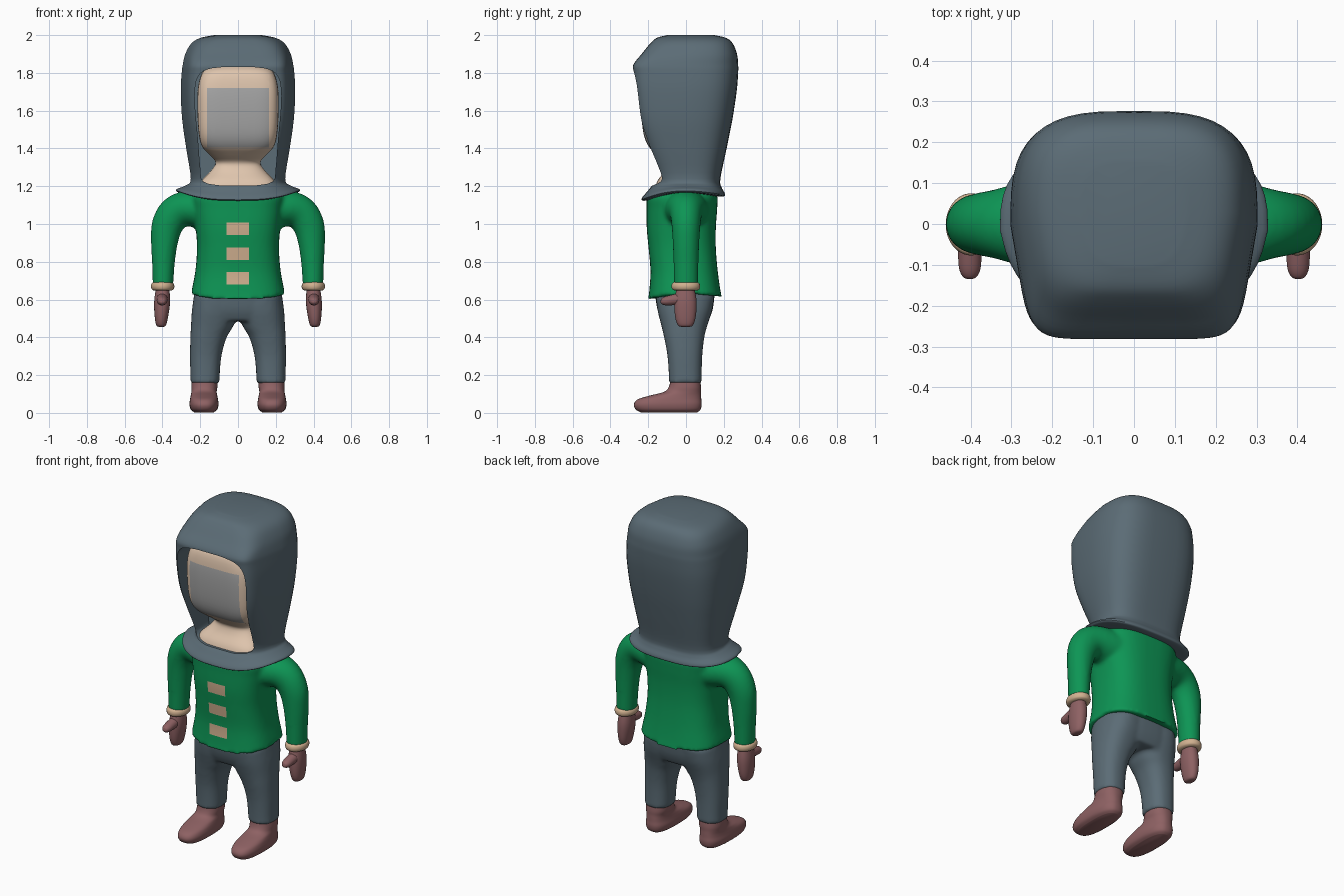
import bpy, bmesh, math
from mathutils import Vector

N = 48


def material(name, rgb):
    m = bpy.data.materials.new(name)
    m.diffuse_color = (*rgb, 1)
    return m


SLATE = material("slate_cloth", (0.105, 0.150, 0.180))
GREEN = material("green_cloth", (0.004, 0.300, 0.090))
SKIN = material("skin", (0.740, 0.560, 0.420))
TAN = material("tan_trim", (0.640, 0.440, 0.280))
MAROON = material("maroon_leather", (0.270, 0.120, 0.125))
GREY = material("grey_face", (0.390, 0.390, 0.390))


def smooth_rows(rows, steps):
    """Catmull-Rom interpolation of a list of number tuples."""
    out = []
    for i in range(len(rows) - 1):
        a, b, c, d = (rows[max(0, min(len(rows) - 1, i + k))] for k in (-1, 0, 1, 2))
        for s in range(steps):
            t = s / steps
            out.append([0.5 * (2 * q + (r - p) * t + (2 * p - 5 * q + 4 * r - u) * t * t
                               + (3 * q - p - 3 * r + u) * t ** 3)
                        for p, q, r, u in zip(a, b, c, d)])
    return out + [list(rows[-1])]


def spow(v, p):
    return math.copysign(abs(v) ** p, v)


def loft(rows, taper=0.0, steps=4):
    """Rows: z, centre x, half width, front y, back y, squareness, hem drop."""
    rings = []
    for z, cx, rx, y0, y1, e, drop in smooth_rows(rows, steps):
        ring = []
        for k in range(N):
            t = 2 * math.pi * k / N
            p = 2 / (e if math.sin(t) < 0 else min(e, 3.2))
            u, v = spow(math.cos(t), p), spow(math.sin(t), p)
            x = cx + rx * u * (1 - taper * max(0, -v))
            dz = drop * v * v * (1 if v < 0 else 0.5)
            ring.append(Vector((x, (y0 + y1) / 2 + (y1 - y0) / 2 * v, z - dz)))
        rings.append(ring)
    return rings


def tube(rows, steps=4):
    """Rows: x, y, z, radius, depth radius."""
    rows = smooth_rows(rows, steps)
    pts = [Vector(r[:3]) for r in rows]
    rings = []
    for i, r in enumerate(rows):
        d = (pts[min(i + 1, len(pts) - 1)] - pts[max(i - 1, 0)]).normalized()
        ref = Vector((1, 0, 0)) if abs(d.y) > 0.8 else Vector((0, 1, 0))
        side = (ref - d * ref.dot(d)).normalized()
        up = d.cross(side)
        rings.append([pts[i] + side * (r[4] * math.cos(2 * math.pi * k / N))
                      + up * (r[3] * math.sin(2 * math.pi * k / N)) for k in range(N)])
    return rings


def mirrored(rings):
    return [[Vector((-v.x, v.y, v.z)) for v in ring] for ring in rings]


def make(name, mat, *lofts):
    bm = bmesh.new()
    for rings in lofts:
        vs = [[bm.verts.new(v) for v in ring] for ring in rings]
        for a, b in zip(vs, vs[1:]):
            for k in range(N):
                bm.faces.new((a[k], a[(k + 1) % N], b[(k + 1) % N], b[k]))
        bm.faces.new(vs[0])
        bm.faces.new(vs[-1])
    bmesh.ops.recalc_face_normals(bm, faces=bm.faces)
    me = bpy.data.meshes.new(name)
    bm.to_mesh(me)
    bm.free()
    me.materials.append(mat)
    ob = bpy.data.objects.new(name, me)
    bpy.context.collection.objects.link(ob)
    return ob


def select(ob):
    bpy.ops.object.select_all(action='DESELECT')
    ob.select_set(True)
    bpy.context.view_layer.objects.active = ob


def shade(ob, deg=45):
    select(ob)
    bpy.ops.object.shade_smooth_by_angle(angle=math.radians(deg))


def blend(ob, voxel=0.011):
    """Fuse overlapping volumes into one soft garment."""
    select(ob)
    m = ob.modifiers.new("fuse", 'REMESH')
    m.mode, m.voxel_size = 'VOXEL', voxel
    s = ob.modifiers.new("soften", 'SMOOTH')
    s.factor, s.iterations = 0.5, 6
    for n in ("fuse", "soften"):
        bpy.ops.object.modifier_apply(modifier=n)


def paint_front(ob, mat, boxes):
    """Cut x/z rectangles into the front and recolour them."""
    ob.data.materials.append(mat)
    bm = bmesh.new()
    bm.from_mesh(ob.data)
    for x0, x1, z0, z1 in boxes:
        for co, no in (((x0, 0, 0), (1, 0, 0)), ((x1, 0, 0), (1, 0, 0)),
                       ((0, 0, z0), (0, 0, 1)), ((0, 0, z1), (0, 0, 1))):
            near = [f for f in bm.faces if f.calc_center_median().y < -0.02]
            geom = near + list({e for f in near for e in f.edges}) + list({v for f in near for v in f.verts})
            bmesh.ops.bisect_plane(bm, geom=geom, plane_co=co, plane_no=no, dist=1e-5)
    for f in bm.faces:
        c = f.calc_center_median()
        if c.y < -0.08 and any(a < c.x < b and p < c.z < q for a, b, p, q in boxes):
            f.material_index = 1
    bm.to_mesh(ob.data)
    bm.free()


# hood with flared collar
hood = make("hood", SLATE, loft([
    (1.165, 0, 0.22, -0.15, 0.13, 2.6, 0.035),
    (1.168, 0, 0.315, -0.225, 0.198, 2.8, 0.045),
    (1.185, 0, 0.324, -0.232, 0.205, 2.8, 0.045),
    (1.205, 0, 0.275, -0.195, 0.188, 3.0, 0.02),
    (1.24, 0, 0.250, -0.168, 0.182, 3.6, 0),
    (1.40, 0, 0.274, -0.215, 0.215, 5, 0),
    (1.55, 0, 0.295, -0.253, 0.245, 7, 0),
    (1.70, 0, 0.303, -0.270, 0.268, 8, 0),
    (1.80, 0, 0.298, -0.279, 0.276, 8, 0),
    (1.845, 0, 0.292, -0.278, 0.276, 8, 0),
    (1.90, 0, 0.279, -0.235, 0.270, 6, 0),
    (1.955, 0, 0.248, -0.190, 0.248, 5, 0),
    (1.985, 0, 0.200, -0.155, 0.213, 4, 0),
    (2.0, 0, 0.125, -0.100, 0.150, 3, 0)], taper=0.15))

# face opening cut from the hood
half = smooth_rows([(0.10, 1.205), (0.185, 1.225), (0.200, 1.30), (0.212, 1.45), (0.226, 1.6),
                    (0.228, 1.71), (0.212, 1.78), (0.165, 1.818), (0.08, 1.831)], 3)
outline = half + [[-x, z] for x, z in reversed(half)]
bm = bmesh.new()
front = bm.faces.new([bm.verts.new((x, -0.5, z)) for x, z in outline])
ext = bmesh.ops.extrude_face_region(bm, geom=[front])
bmesh.ops.translate(bm, vec=(0, 0.5, 0), verts=[g for g in ext['geom'] if isinstance(g, bmesh.types.BMVert)])
bmesh.ops.recalc_face_normals(bm, faces=bm.faces)
cut_mesh = bpy.data.meshes.new("opening_cutter")
bm.to_mesh(cut_mesh)
bm.free()
cut_mesh.materials.append(SLATE)
cutter = bpy.data.objects.new("opening_cutter", cut_mesh)
bpy.context.collection.objects.link(cutter)
select(hood)
cut = hood.modifiers.new("opening", 'BOOLEAN')
cut.object, cut.operation, cut.solver = cutter, 'DIFFERENCE', 'EXACT'
bpy.ops.object.modifier_apply(modifier="opening")
bpy.data.objects.remove(cutter)
shade(hood, 40)

# head and neck
head = make("head", SKIN, loft([
    (1.19, 0, 0.205, -0.165, 0.05, 3, 0), (1.23, 0, 0.192, -0.150, 0.05, 3, 0),
    (1.28, 0, 0.145, -0.115, 0.05, 2.5, 0), (1.325, 0, 0.118, -0.105, 0.05, 2.5, 0),
    (1.365, 0, 0.150, -0.150, 0.05, 3, 0), (1.41, 0, 0.190, -0.197, 0.05, 4, 0),
    (1.48, 0, 0.208, -0.225, 0.05, 4.5, 0), (1.60, 0, 0.215, -0.238, 0.05, 4.5, 0),
    (1.72, 0, 0.212, -0.238, 0.05, 4.5, 0), (1.80, 0, 0.190, -0.222, 0.05, 4, 0),
    (1.835, 0, 0.150, -0.18, 0.04, 3, 0)]))
paint_front(head, GREY, [(-0.165, 0.165, 1.405, 1.72)])
shade(head, 60)

# shirt: torso fused with both sleeves
torso = loft([
    (0.63, 0, 0.248, -0.202, 0.190, 2.8, 0.03), (0.66, 0, 0.243, -0.195, 0.182, 2.8, 0.02),
    (0.75, 0, 0.226, -0.188, 0.168, 2.8, 0), (0.87, 0, 0.217, -0.198, 0.158, 2.8, 0),
    (0.98, 0, 0.224, -0.208, 0.158, 2.8, 0), (1.08, 0, 0.238, -0.208, 0.165, 2.8, 0),
    (1.15, 0, 0.245, -0.205, 0.165, 2.8, 0), (1.19, 0, 0.20, -0.17, 0.13, 2.6, 0)])
sleeve = tube([
    (0.18, 0, 1.075, 0.105, 0.125), (0.27, 0, 1.082, 0.094, 0.105), (0.335, 0, 1.055, 0.090, 0.085),
    (0.375, 0, 0.99, 0.083, 0.076), (0.390, 0, 0.90, 0.071, 0.070), (0.395, 0, 0.79, 0.060, 0.066),
    (0.397, 0, 0.67, 0.054, 0.064)])
shirt = make("shirt", GREEN, torso, sleeve, mirrored(sleeve))
blend(shirt)
paint_front(shirt, TAN, [(-0.06, 0.057, z, z + 0.065) for z in (0.68, 0.81, 0.943)])
shade(shirt, 60)

# trousers: hips fused with both legs
hips = loft([
    (0.485, 0, 0.225, -0.125, 0.118, 2.6, 0), (0.55, 0, 0.240, -0.152, 0.142, 2.6, 0),
    (0.66, 0, 0.228, -0.168, 0.155, 2.6, 0)])
leg = loft([
    (0.155, 0.176, 0.079, -0.093, 0.085, 2.4, 0), (0.18, 0.175, 0.077, -0.090, 0.083, 2.4, 0),
    (0.30, 0.171, 0.083, -0.098, 0.086, 2.4, 0), (0.40, 0.156, 0.096, -0.116, 0.097, 2.4, 0),
    (0.46, 0.137, 0.112, -0.130, 0.112, 2.4, 0), (0.54, 0.122, 0.122, -0.150, 0.138, 2.4, 0),
    (0.62, 0.118, 0.115, -0.160, 0.150, 2.4, 0)])
trousers = make("trousers", SLATE, hips, leg, mirrored(leg))
blend(trousers)
shade(trousers, 60)

# boots
boot = loft([
    (0.003, 0.18, 0.052, -0.240, 0.060, 2.6, 0), (0.018, 0.18, 0.070, -0.266, 0.077, 2.6, 0),
    (0.045, 0.18, 0.077, -0.276, 0.083, 2.6, 0), (0.072, 0.18, 0.074, -0.255, 0.081, 2.5, 0),
    (0.092, 0.18, 0.070, -0.190, 0.080, 2.4, 0), (0.112, 0.18, 0.067, -0.115, 0.079, 2.3, 0),
    (0.14, 0.178, 0.069, -0.090, 0.079, 2.3, 0), (0.19, 0.176, 0.066, -0.080, 0.073, 2.3, 0)])

# cuffs
cuff = loft([
    (0.648, 0.399, 0.048, -0.062, 0.060, 2, 0), (0.655, 0.399, 0.058, -0.073, 0.071, 2, 0),
    (0.670, 0.399, 0.062, -0.077, 0.075, 2, 0), (0.685, 0.399, 0.058, -0.073, 0.071, 2, 0),
    (0.692, 0.399, 0.048, -0.062, 0.060, 2, 0)])

# mittens with forward thumbs
palm = loft([
    (0.455, 0.407, 0.010, -0.022, 0.016, 2.2, 0), (0.463, 0.407, 0.025, -0.042, 0.036, 2.2, 0),
    (0.50, 0.406, 0.034, -0.056, 0.050, 2.2, 0), (0.56, 0.403, 0.041, -0.062, 0.056, 2.2, 0),
    (0.61, 0.401, 0.041, -0.060, 0.054, 2.2, 0), (0.67, 0.399, 0.034, -0.046, 0.042, 2.2, 0)])
thumb = tube([
    (0.402, -0.02, 0.605, 0.032, 0.030), (0.402, -0.07, 0.598, 0.028, 0.029),
    (0.402, -0.11, 0.592, 0.023, 0.026), (0.402, -0.13, 0.590, 0.014, 0.016),
    (0.402, -0.135, 0.590, 0.003, 0.004)])

for side, flip in (("right", lambda r: r), ("left", mirrored)):
    shade(make(side + "_boot", MAROON, flip(boot)))
    shade(make(side + "_cuff", TAN, flip(cuff)))
    shade(make(side + "_mitten", MAROON, flip(palm), flip(thumb)))
